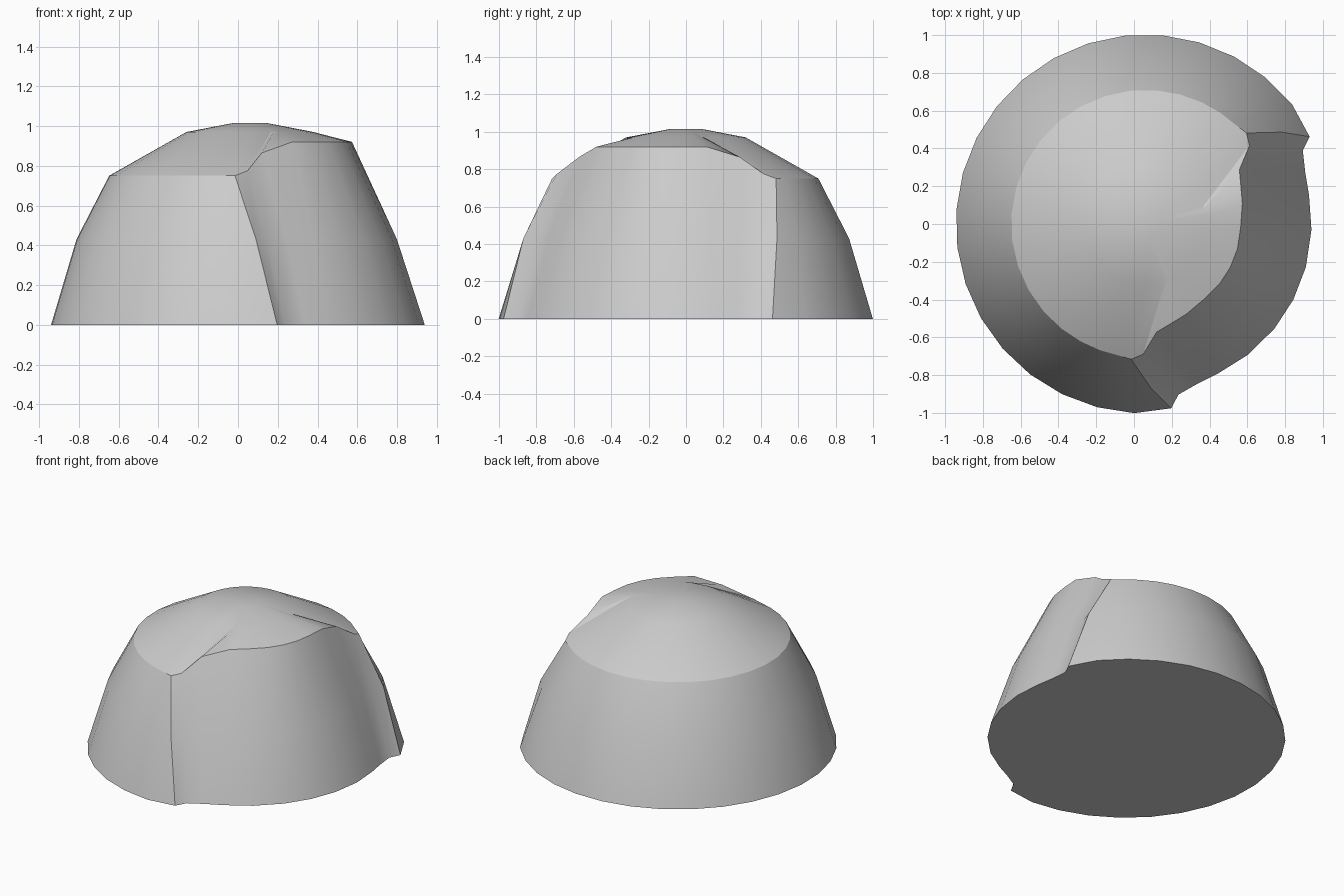
import bpy, bmesh
from math import radians, cos, sin

cube = bpy.data.objects.get("Cube")
if cube:
    bpy.data.objects.remove(cube, do_unlink=True)

# Stone colour
grey = bpy.data.materials.new("stone_grey")
grey.use_nodes = True
colour = (0.6, 0.6, 0.6, 1)
grey.diffuse_color = colour
grey.node_tree.nodes["Principled BSDF"].inputs["Base Color"].default_value = colour

CENTRE_X = 0.06
SCOOP_AXIS = -27    # heading of the middle of the scooped side


def mirror(angle):
    return 2 * SCOOP_AXIS - angle


def column(base, mid, rim, inner):
    """One meridian of the dome, each point as (angle, radius, height)."""
    return [(base[0], base[1], 0), (mid[0], mid[1], 0.43), rim,
            (inner, 0.32, 0.97), (inner, 0.085, 1.015)]


# Half of the scooped side: lip first, then towards the middle
half = [
    column((-82, 0.985), (-88, 0.87), (-96, 0.72, 0.75), -90),
    column((-79, 0.92), (-84, 0.80), (-91, 0.69, 0.775), -71),
    column((-72, 0.89), (-76, 0.76), (-84, 0.575, 0.865), -68),
    column((-64, 0.88), (-65, 0.745), (-66, 0.525, 0.92), -62),
    column((-52, 0.88), (-52, 0.74), (-52, 0.505, 0.92), -50),
    column((-39, 0.88), (-39, 0.74), (-39, 0.505, 0.92), -38),
]
middle = [column((-27, 0.88), (-27, 0.74), (-27, 0.505, 0.92), -27)]
other = [[(mirror(a), r, z) for a, r, z in col] for col in reversed(half)]

# Full round side, its columns spreading to meet both lips
round_side = []
STEPS = 22
for i in range(1, STEPS):
    t = 2 * i / STEPS - 1
    a = 153 + 125 * t
    pull = -14 * t ** 5
    round_side.append(column((a, 1.003), (a + pull * 0.45, 0.875),
                             (a + pull, 0.71, 0.75), a + pull * 0.6))

columns = half + middle + other + round_side

# Skin the columns, then close the top and the base
bm = bmesh.new()
grid = [[bm.verts.new((CENTRE_X + r * cos(radians(a)), r * sin(radians(a)), z))
         for a, r, z in col] for col in columns]
for left, right in zip(grid, grid[1:] + grid[:1]):
    for k in range(len(left) - 1):
        bm.faces.new((left[k], right[k], right[k + 1], left[k + 1]))
bm.faces.new([col[-1] for col in grid])
bm.faces.new([col[0] for col in reversed(grid)])
bmesh.ops.recalc_face_normals(bm, faces=bm.faces)

mesh = bpy.data.meshes.new("scooped_dome")
bm.to_mesh(mesh)
bm.free()
mesh.materials.append(grey)
dome = bpy.data.objects.new("scooped_dome", mesh)
bpy.context.collection.objects.link(dome)

# Smooth sides with crisp rim and base
bpy.ops.object.select_all(action="DESELECT")
dome.select_set(True)
bpy.context.view_layer.objects.active = dome
bpy.ops.object.shade_smooth_by_angle(angle=radians(30))
